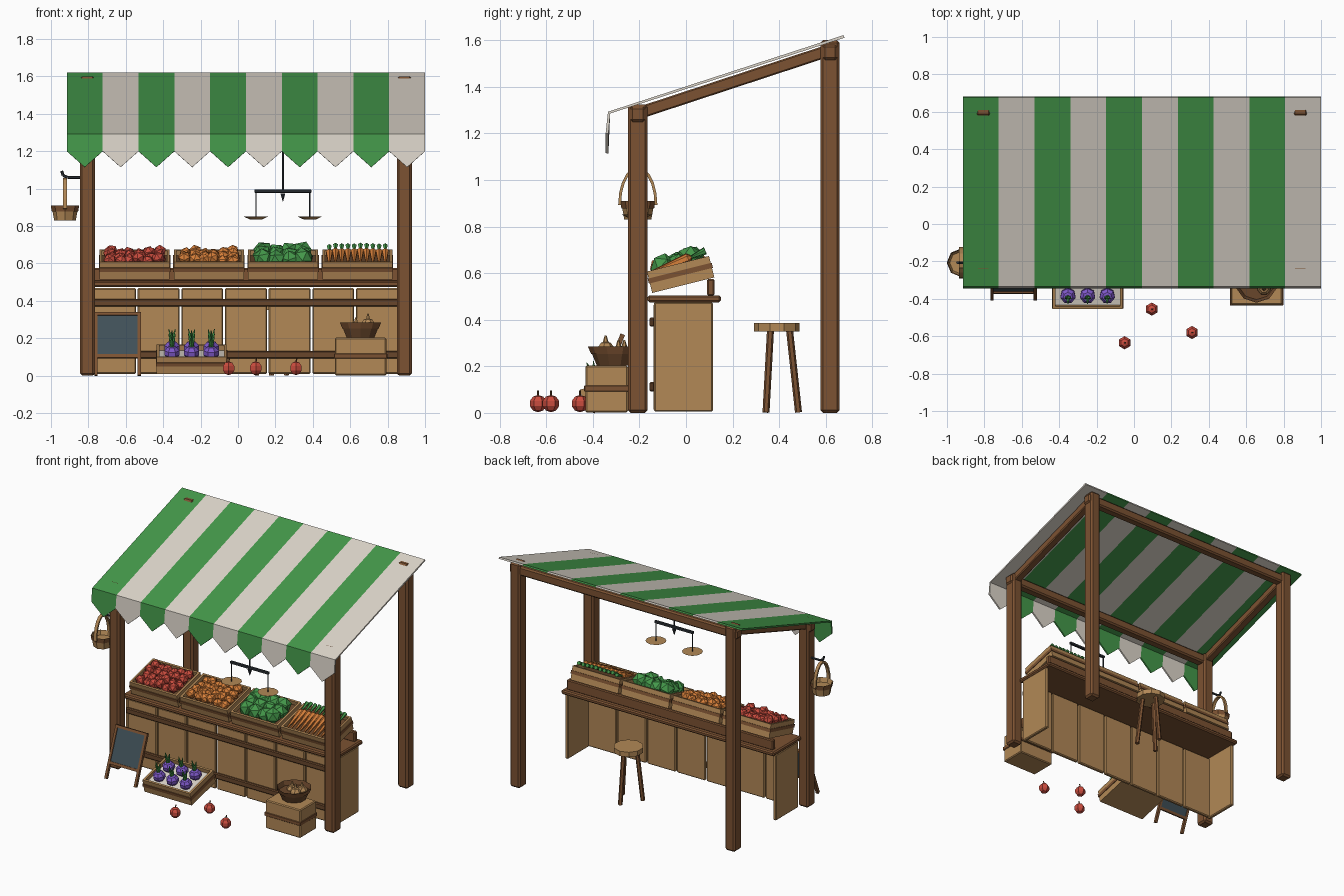
import bpy, bmesh, math, random
from mathutils import Matrix, Vector, Euler

if "Cube" in bpy.data.objects:
    bpy.data.objects.remove(bpy.data.objects["Cube"])

random.seed(4)
T = Matrix.Translation
CX = 0.0425  # centre of stall frame


def mat(name, r, g, b):
    lin = lambda c: (c / 255 / 12.92) if c < 10 else ((c / 255 + 0.055) / 1.055) ** 2.4
    m = bpy.data.materials.new(name)
    m.diffuse_color = (lin(r), lin(g), lin(b), 1)
    m.use_nodes = True
    m.node_tree.nodes["Principled BSDF"].inputs["Base Color"].default_value = m.diffuse_color
    return m


BROWN = mat("brown timber", 124, 82, 50)
TAN = mat("tan wood", 178, 136, 86)
DARK = mat("dark wood", 104, 70, 43)
GREEN = mat("green", 68, 152, 74)
CREAM = mat("cream", 220, 213, 202)
RED = mat("red", 202, 76, 62)
ORANGE = mat("orange", 216, 128, 58)
PURPLE = mat("purple", 126, 88, 200)
SLATE = mat("slate", 64, 80, 88)
IRON = mat("dark iron", 48, 54, 60)


def finish(name, bm, mats, bevel=0, solid=0):
    me = bpy.data.meshes.new(name)
    bm.to_mesh(me)
    bm.free()
    for m in mats:
        me.materials.append(m)
    ob = bpy.data.objects.new(name, me)
    bpy.context.collection.objects.link(ob)
    if solid:
        s = ob.modifiers.new("thickness", 'SOLIDIFY')
        s.thickness, s.offset = solid, -1
    if bevel:
        b = ob.modifiers.new("bevel", 'BEVEL')
        b.width, b.segments = bevel, 1
    return ob


def paint(geom, mi):
    for f in {f for v in geom['verts'] for f in v.link_faces}:
        f.material_index = mi


def add_box(bm, x, y, z, M=Matrix(), mi=0):
    c = Vector((sum(x) / 2, sum(y) / 2, sum(z) / 2))
    S = Matrix.Diagonal((x[1] - x[0], y[1] - y[0], z[1] - z[0], 1))
    paint(bmesh.ops.create_cube(bm, size=1, matrix=M @ T(c) @ S), mi)


def add_cone(bm, a, b, r1, r2, n=8, mi=0, caps=True, M=Matrix()):
    a, b = Vector(a), Vector(b)
    R = (b - a).to_track_quat('Z', 'Y').to_matrix().to_4x4()
    paint(bmesh.ops.create_cone(bm, cap_ends=caps, segments=n, radius1=r1, radius2=r2,
                                depth=(b - a).length, matrix=M @ T((a + b) / 2) @ R), mi)


def box(name, x, y, z, m, bevel=0.006, M=Matrix()):
    bm = bmesh.new()
    add_box(bm, x, y, z, M)
    return finish(name, bm, [m], bevel)


def rod(name, a, b, r1, r2, m, n=8):
    bm = bmesh.new()
    add_cone(bm, a, b, r1, r2, n)
    return finish(name, bm, [m])


# Timber frame
for side, px in (("left", -0.805), ("right", 0.89)):
    box(side + "_front_post", (px - .04, px + .04), (-.25, -.165), (0, 1.325), BROWN, .012)
    box(side + "_back_post", (px - .04, px + .04), (.577, .66), (0, 1.6), BROWN, .012)
    a, b = Vector((px, -.21, 1.285)), Vector((px, .62, 1.558))
    M = T((a + b) / 2) @ Matrix.Rotation(math.atan2(b.z - a.z, b.y - a.y), 4, 'X')
    h = (b - a).length / 2
    box(side + "_rafter", (-.027, .027), (-h, h), (-.026, .026), BROWN, .006, M)
box("front_beam", (-.855, .94), (-.24, -.175), (1.25, 1.315), BROWN, .01)
box("back_beam", (-.855, .94), (.587, .65), (1.515, 1.58), BROWN, .01)

# Striped canopy with pointed valance
bm = bmesh.new()
W = 1.915 / 10
for i in range(10):
    x0, x1 = -.915 + i * W, -.915 + (i + 1) * W
    V = lambda *p: bm.verts.new(p)
    fl, fr = V(x0, -.335, 1.293), V(x1, -.335, 1.293)
    roof = bm.faces.new((fl, fr, V(x1, .677, 1.622), V(x0, .677, 1.622)))
    flap = bm.faces.new((fl, V(x0, -.345, 1.2), V((x0 + x1) / 2, -.345, 1.115),
                         V(x1, -.345, 1.2), fr))
    roof.material_index = flap.material_index = i % 2
bmesh.ops.remove_doubles(bm, verts=bm.verts, dist=1e-5)
finish("striped_canopy", bm, [GREEN, CREAM], solid=.012)

# Counter
box("counter_top", (CX - .838, CX + .838), (-.165, .15), (.475, .505), BROWN, .008)
bm = bmesh.new()
for i in range(-3, 4):
    c = CX + i * .2335
    add_box(bm, (c - .112, c + .112), (-.14, -.115), (.01, .468))
finish("counter_planks", bm, [TAN], .006)
for side, px in (("left", CX - .82), ("right", CX + .82)):
    box(side + "_counter_side", (px - .013, px + .013), (-.138, .115), (.005, .476), TAN)
for nm, z in (("upper", .39), ("lower", .112)):
    box(nm + "_counter_rail", (-.775, .86), (-.157, -.135), (z - .02, z + .02), DARK)
box("crate_support_rail", (-.77, .855), (.09, .122), (.503, .575), BROWN)


# Tilted produce crates
def crate(name, cx, y, z, liner):
    M = T((cx, y, z)) @ Matrix.Rotation(math.radians(14), 4, 'X')
    w, d, h, t = .187, .275, .095, .014
    bm = bmesh.new()
    add_box(bm, (-w, w), (0, d), (0, t), M)
    for y0 in (0, d - t):
        add_box(bm, (-w, w), (y0, y0 + t), (0, h), M)
    for s in (-1, 1):
        xs = sorted((s * w, s * (w - t)))
        add_box(bm, xs, (0, d), (0, h), M)
        xs = sorted((s * w, s * (w + .004)))
        add_box(bm, xs, (-.004, d + .004), (.042, .064), M, 1)
    for y0 in (-.004, d):
        add_box(bm, (-w, w), (y0, y0 + .004), (.042, .064), M, 1)
    add_box(bm, (t - w, w - t), (t, d - t), (t, .066), M, 2)
    finish(name, bm, [TAN, BROWN, liner])
    return M


def heap(name, M, nx, ny, r, m, z):
    bm = bmesh.new()
    for i in range(nx):
        for j in range(ny):
            x = -.165 + r + (.33 - 2 * r) * i / (nx - 1) + random.uniform(-.006, .006)
            y = .02 + r + (.235 - 2 * r) * j / (ny - 1) + random.uniform(-.006, .006)
            R = Euler([random.uniform(0, 6) for _ in range(3)]).to_matrix().to_4x4()
            bmesh.ops.create_icosphere(bm, subdivisions=1, radius=r,
                                       matrix=M @ T((x, y, z + random.uniform(-.008, .016))) @ R)
    finish(name, bm, [m])


cr = [crate(n + "_crate", CX + (i - 1.5) * .397, -.145, .515, DARK)
      for i, n in enumerate(("apple", "orange", "cabbage", "carrot"))]
heap("apples", cr[0], 6, 4, .036, RED, .09)
heap("oranges", cr[1], 6, 4, .036, ORANGE, .09)
heap("cabbages", cr[2], 4, 3, .056, GREEN, .09)
bm = bmesh.new()
for i in range(10):
    x = -.15 + i * .0333
    dz = random.uniform(-.006, .006)
    add_cone(bm, (x, .02, .084 + dz), (x, .185, .105 + dz), .005, .02, 6, 0, True, cr[3])
    add_cone(bm, (x, .185, .105 + dz), (x, .2, .107 + dz), .02, .006, 6, 0, True, cr[3])
    add_cone(bm, (x, .198, .105 + dz), (x, .265, .118 + dz), .005, .014, 5, 1, True, cr[3])
finish("carrots", bm, [ORANGE, GREEN])

# Turnip crate on the ground
M = crate("turnip_crate", -.248, -.432, .008, CREAM)
bm = bmesh.new()
for x in (-.105, 0, .105):
    for y in (.075, .185):
        c = Vector((x, y, .1))
        paint(bmesh.ops.create_uvsphere(bm, u_segments=7, v_segments=5, radius=.044,
              matrix=M @ T(c) @ Matrix.Diagonal((1, 1, .85, 1))), 0)
        for k in range(3):
            a = k * math.tau / 3 + .5
            o = Vector((math.cos(a) * .02, math.sin(a) * .02, .1))
            add_cone(bm, c + Vector((0, 0, .03)), c + o, .013, .002, 4, 1, True, M)
finish("turnips", bm, [PURPLE, GREEN])

# Fallen apples
for i, (x, y) in enumerate(((.095, -.455), (-.05, -.635), (.31, -.58))):
    bm = bmesh.new()
    bmesh.ops.create_uvsphere(bm, u_segments=6, v_segments=5, radius=.037, matrix=T((x, y, .04)))
    add_cone(bm, (x, y, .07), (x + .005, y, .095), .004, .004, 5, 1)
    finish(f"fallen_apple_{i + 1}", bm, [RED, DARK])

# Wooden box with a bowl of onions
box("wooden_box", (.518, .793), (-.432, -.25), (.002, .203), TAN)
box("box_band", (.513, .798), (-.437, -.245), (.092, .118), BROWN, .003)


def tub(name, c, z0, z1, r0, r1, m, n, band):
    bm = bmesh.new()
    up = lambda z: (c[0], c[1], z)
    add_cone(bm, up(z0), up(z1), r0, r1, n, 0)
    top = max(bm.faces, key=lambda f: f.calc_center_median().z)
    bmesh.ops.inset_region(bm, faces=[top], thickness=.012)
    bmesh.ops.translate(bm, verts=top.verts, vec=(0, 0, -.03))
    h = z1 - z0
    add_cone(bm, up(z0 + h * .6), up(z0 + h * .99), r0 + (r1 - r0) * .6 + .004, r1 + .004, n, 1, False)
    finish(name, bm, [m, band])


tub("onion_bowl", (.655, -.305), .204, .285, .078, .112, DARK, 10, BROWN)
bm = bmesh.new()
for x, y in ((.695, -.345), (.63, -.29), (.69, -.265)):
    z = .27 if x == .695 else .25
    bmesh.ops.create_uvsphere(bm, u_segments=7, v_segments=5, radius=.038, matrix=T((x, y, z)))
    add_cone(bm, (x, y, z + .03), (x, y, z + .062), .014, .004, 6)
finish("onions", bm, [TAN])

# Leaning chalkboard
M = T((-.643, -.41, .005)) @ Matrix.Rotation(math.radians(-21), 4, 'X')
bm = bmesh.new()
for s in (-1, 1):
    add_box(bm, sorted((s * .125, s * .107)), (0, .02), (0, .36), M)
for z in (.1, .342):
    add_box(bm, (-.108, .108), (0, .02), (z, z + .018), M)
add_box(bm, (-.108, .108), (.006, .016), (.11, .35), M, 1)
finish("chalkboard", bm, [BROWN, SLATE])

# Stool
rod("stool_seat", (.18, .39, .35), (.18, .39, .385), .098, .098, TAN, 10)
for k in range(3):
    a = math.radians(90 + 120 * k)
    c, s = math.cos(a), math.sin(a)
    rod(f"stool_leg_{k + 1}", (.18 + .093 * c, .39 + .093 * s, .002),
        (.18 + .055 * c, .39 + .055 * s, .352), .015, .015, BROWN, 6)

# Hanging scale
SX, SY = .24, -.21
rod("scale_hanger", (SX, SY, .98), (SX, SY, 1.26), .006, .006, IRON, 6)
rod("scale_pointer", (SX, SY, .975), (SX, SY, .93), .015, .001, IRON, 6)
box("scale_arm", (.088, .392), (SY - .009, SY + .009), (.978, .996), IRON, .003)
for i, x in enumerate((.096, .384)):
    rod(f"scale_link_{i + 1}", (x, SY, .845), (x, SY, .985), .004, .004, IRON, 6)
    rod(f"scale_pan_{i + 1}", (x, SY, .834), (x, SY, .852), .03, .068, TAN, 12)

# Hanging basket on an iron hook
BX, BY = -.925, -.207
tub("hanging_basket", (BX, BY), .83, .91, .058, .072, TAN, 8, BROWN)
bm = bmesh.new()
P = [Vector((BX, BY + .078 * math.cos(a), .895 + .155 * math.sin(a)))
     for a in [math.pi * k / 10 for k in range(11)]]
for p, q in zip(P, P[1:]):
    d = (q - p).normalized()
    M = T((p + q) / 2) @ Matrix.Rotation(math.atan2(d.z, d.y), 4, 'X')
    h = (q - p).length / 2 + .002
    add_box(bm, (-.011, .011), (-h, h), (-.006, .006), M)
finish("basket_handle", bm, [TAN])
bm = bmesh.new()
H = [Vector((x, BY, z)) for x, z in ((-.84, 1.06), (-.91, 1.06), (-.935, 1.07), (-.943, 1.095))]
for p, q in zip(H, H[1:]):
    add_cone(bm, p, q, .008, .008, 6)
finish("basket_hook", bm, [IRON])
